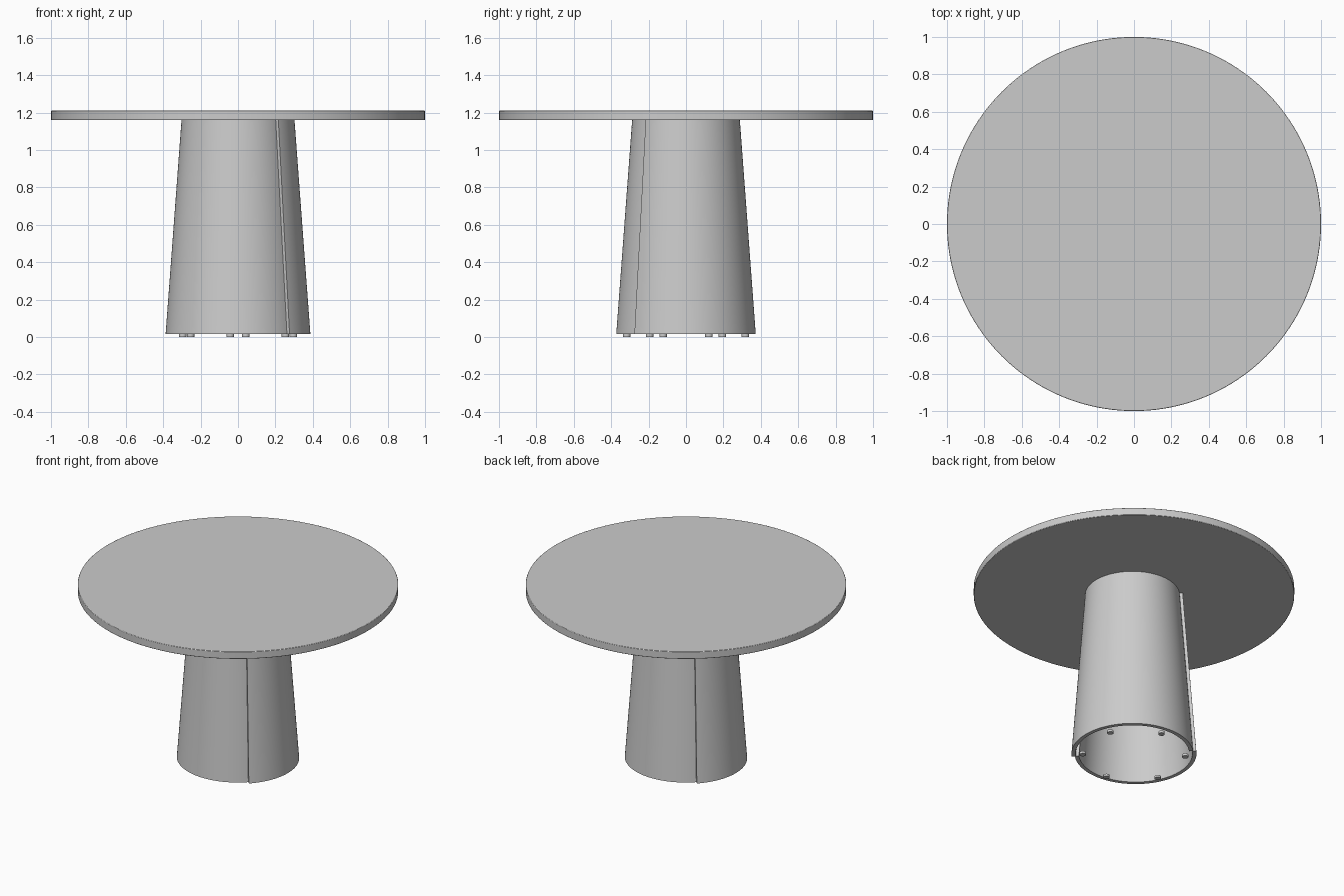
import bpy, bmesh
from math import radians, cos, sin

if "Cube" in bpy.data.objects:
    bpy.data.objects.remove(bpy.data.objects["Cube"])

TOP_Z, TOP_UNDER, SHELL_Z = 1.21, 1.16, 0.016
R_BOTTOM, R_TOP, WALL = 0.38, 0.295, 0.025
SHIFT = 0.01            # each half shell slides this far along the seam
SEAM = radians(-45)


def finish(name, bm):
    bmesh.ops.recalc_face_normals(bm, faces=bm.faces)
    mesh = bpy.data.meshes.new(name)
    bm.to_mesh(mesh)
    bm.free()
    ob = bpy.data.objects.new(name, mesh)
    bpy.context.collection.objects.link(ob)
    bpy.ops.object.select_all(action='DESELECT')
    ob.select_set(True)
    bpy.context.view_layer.objects.active = ob
    bpy.ops.object.shade_smooth_by_angle(angle=radians(30))
    return ob


def disc(name, x, y, z0, z1, radius, sides):
    bm = bmesh.new()
    bmesh.ops.create_cone(bm, cap_ends=True, segments=sides, radius1=radius,
                          radius2=radius, depth=z1 - z0)
    bmesh.ops.translate(bm, verts=bm.verts, vec=(x, y, (z0 + z1) / 2))
    return finish(name, bm)


def half_shell(name, start, steps=64):
    # wall cross-section swept through half a turn, then slid along the seam
    profile = [(R_BOTTOM, SHELL_Z), (R_TOP, TOP_UNDER),
               (R_TOP - WALL, TOP_UNDER), (R_BOTTOM - WALL, SHELL_Z)]
    dx, dy = SHIFT * cos(start), SHIFT * sin(start)
    bm = bmesh.new()
    rings = []
    for i in range(steps + 1):
        a = start + radians(180) * i / steps
        rings.append([bm.verts.new((r * cos(a) + dx, r * sin(a) + dy, z))
                      for r, z in profile])
    for p, q in zip(rings, rings[1:]):
        for k in range(4):
            n = (k + 1) % 4
            bm.faces.new((p[k], q[k], q[n], p[n]))
    bm.faces.new(rings[0])
    bm.faces.new(rings[-1])
    return finish(name, bm)


# Round table top with a finely eased edge
top = disc("table_top", 0, 0, TOP_UNDER, TOP_Z, 1.0, 160)
bevel = top.modifiers.new("eased_edge", 'BEVEL')
bevel.width, bevel.segments = 0.003, 2
bevel.limit_method, bevel.angle_limit = 'ANGLE', radians(30)

# Pedestal: two tapered half shells offset at their seams
half_shell("pedestal_half_back", SEAM)
half_shell("pedestal_half_front", SEAM + radians(180))

# Six small glides under the pedestal
for i in range(6):
    a = radians(22.5 + 60 * i)
    disc(f"foot_{i + 1}", 0.32 * cos(a), 0.32 * sin(a), 0, 0.016, 0.02, 24)
